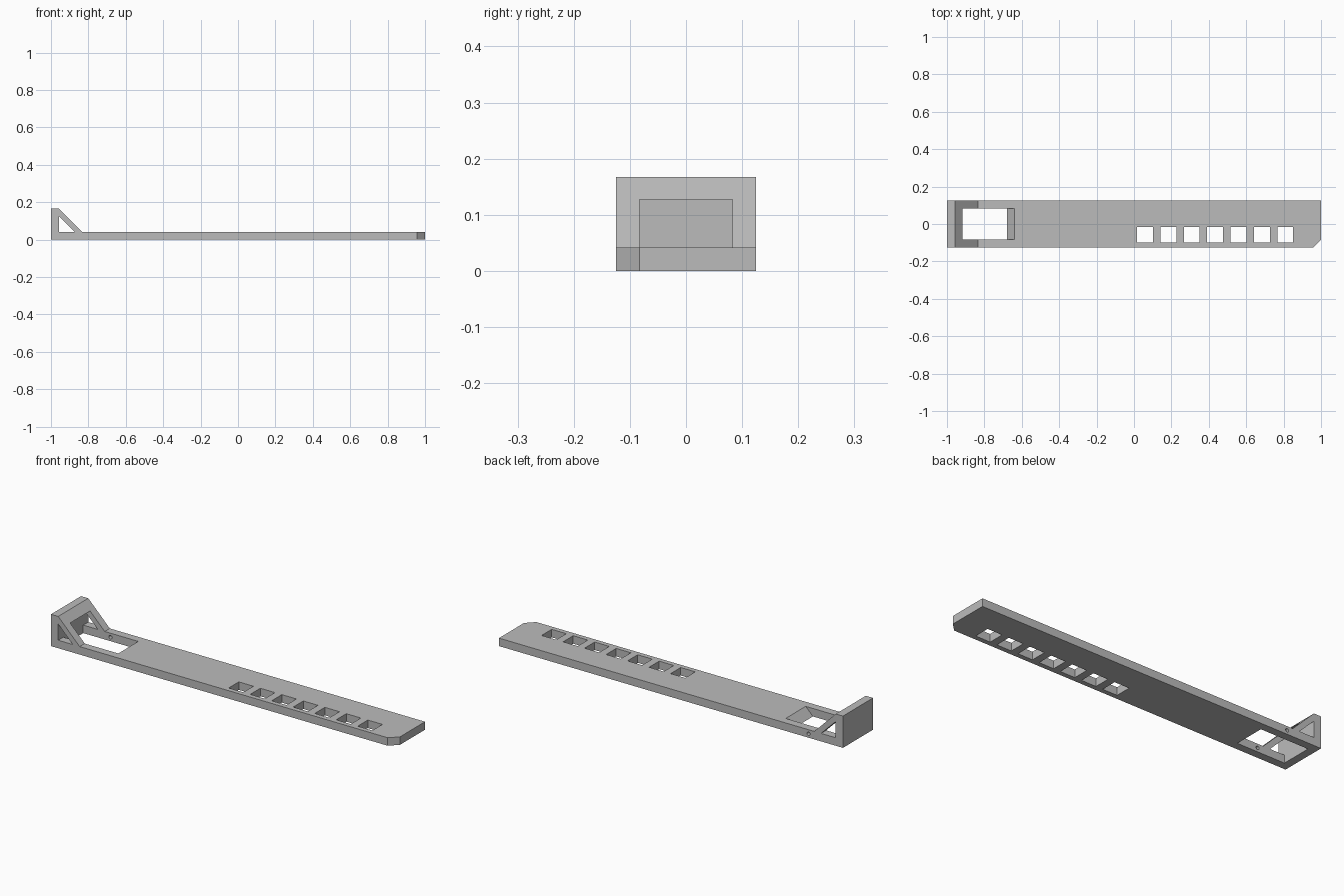
import bpy, bmesh, math

cube = bpy.data.objects.get("Cube")
if cube:
    bpy.data.objects.remove(cube, do_unlink=True)

HALF = 0.125      # half width of the strip
T = 0.042         # plate thickness and wall thickness
INNER = 0.083     # half width of the window
WALL = -0.958     # inner face of the end wall

grey = bpy.data.materials.new("plain grey")
grey.use_nodes = True
colour = (0.5, 0.5, 0.5, 1)
grey.diffuse_color = colour
grey.node_tree.nodes["Principled BSDF"].inputs["Base Color"].default_value = colour


def prism(name, profile, y0, y1):
    """Extrude an x-z profile from y0 to y1."""
    bm = bmesh.new()
    face = bm.faces.new([bm.verts.new((x, y0, z)) for x, z in profile])
    new = bmesh.ops.extrude_face_region(bm, geom=[face])["geom"]
    moved = [v for v in new if isinstance(v, bmesh.types.BMVert)]
    bmesh.ops.translate(bm, verts=moved, vec=(0, y1 - y0, 0))
    bmesh.ops.recalc_face_normals(bm, faces=bm.faces)
    mesh = bpy.data.meshes.new(name)
    bm.to_mesh(mesh)
    bm.free()
    mesh.materials.append(grey)
    obj = bpy.data.objects.new(name, mesh)
    bpy.context.collection.objects.link(obj)
    return obj


def box_profile(x0, x1, z0, z1):
    return [(x0, z0), (x1, z0), (x1, z1), (x0, z1)]


def cut(target, cutter):
    """Subtract the cutter, then discard it."""
    mod = target.modifiers.new("cut", "BOOLEAN")
    mod.operation = "DIFFERENCE"
    mod.solver = "EXACT"
    mod.object = cutter
    bpy.context.view_layer.objects.active = target
    bpy.ops.object.modifier_apply(modifier=mod.name)
    bpy.data.objects.remove(cutter, do_unlink=True)


# Strip with raised, braced end wall
bracket = prism("slotted_bracket", [
    (-1, 0), (1, 0), (1, T), (-0.833, T), (WALL, 0.167), (-1, 0.167)], -HALF, HALF)

# Chamfered front corner at the free end
bm = bmesh.new()
bm.from_mesh(bracket.data)
corner = [e for e in bm.edges
          if all(v.co.x > 0.99 and v.co.y < -0.12 for v in e.verts)]
bmesh.ops.bevel(bm, geom=corner, offset=T, segments=1, affect="EDGES")
bm.to_mesh(bracket.data)
bm.free()

# Window behind the wall, with its far end sloped
cut(bracket, prism("window_cutter", [
    (WALL, -0.05), (-0.73, -0.05), (-0.553, 0.127), (WALL, 0.127)], -INNER, INNER))

# Triangular openings through both braces
cut(bracket, prism("brace_cutter", [
    (WALL, T), (-0.873, T), (WALL, 0.127)], -0.2, 0.2))

# Row of seven square slots
for i in range(7):
    x = 0.016 + i * 0.125
    cut(bracket, prism("slot_cutter", box_profile(x, x + 0.085, -0.05, 0.1), -0.1, -0.016))

# Pin hole: through the back rail, blind in the front rail
circle = [(-0.8 + 0.009 * math.cos(a), T / 2 + 0.009 * math.sin(a))
          for a in (math.tau * k / 24 for k in range(24))]
cut(bracket, prism("pin_cutter", circle, -0.105, 0.2))

bpy.ops.object.select_all(action="DESELECT")
bracket.select_set(True)
bpy.context.view_layer.objects.active = bracket
bpy.ops.object.shade_smooth_by_angle(angle=math.radians(30))
